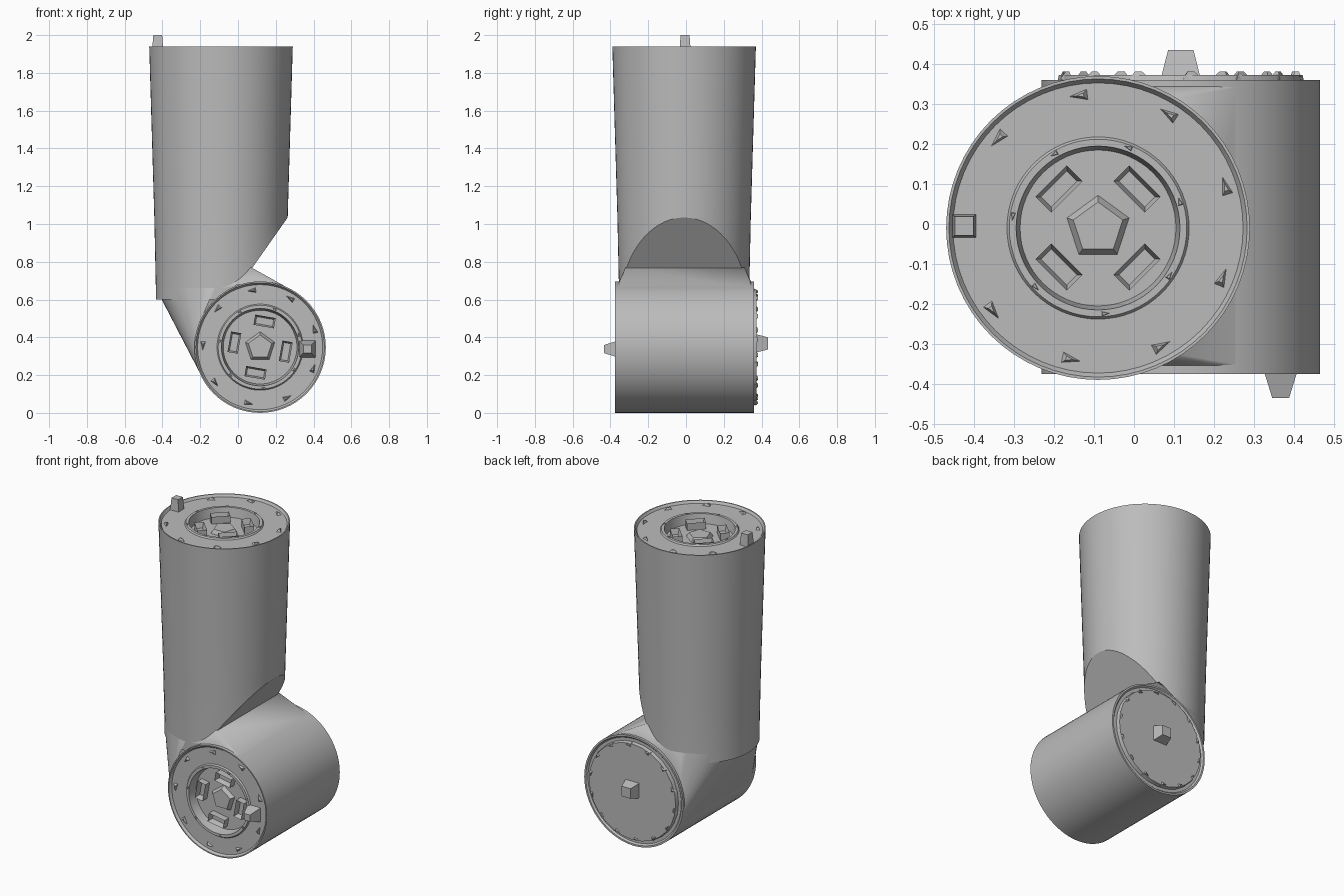
import bpy, bmesh, math
from math import cos, sin, pi, radians
from mathutils import Matrix, Vector

cube = bpy.data.objects.get("Cube")
if cube:
    bpy.data.objects.remove(cube, do_unlink=True)

grey = bpy.data.materials.new("matte grey")
grey.use_nodes = True
COLOUR = (0.5, 0.5, 0.5, 1)
grey.diffuse_color = COLOUR
grey.node_tree.nodes["Principled BSDF"].inputs["Base Color"].default_value = COLOUR

# Local frames: z points out of each decorated end
TOP = Matrix.Translation((-0.09, -0.01, 0))
FRONT = Matrix.Translation((0.117, 0, 0.348)) @ Matrix.Rotation(pi / 2, 4, 'X')
BACK = Matrix.Translation((0.117, 0, 0.348)) @ Matrix.Rotation(-pi / 2, 4, 'X')
R_TOP, Z_TOP = 0.38, 1.94
R_DRUM, Z_FRONT, Z_BACK = 0.348, 0.375, 0.36


def finish(name, bm, frame=Matrix(), angle=30):
    bmesh.ops.transform(bm, matrix=frame, verts=bm.verts)
    bmesh.ops.recalc_face_normals(bm, faces=bm.faces)
    mesh = bpy.data.meshes.new(name)
    bm.to_mesh(mesh)
    bm.free()
    mesh.materials.append(grey)
    mesh.shade_smooth()
    mesh.set_sharp_from_angle(angle=radians(angle))
    obj = bpy.data.objects.new(name, mesh)
    bpy.context.collection.objects.link(obj)
    return obj


def lathe(profile, steps=64):
    bm = bmesh.new()
    verts = [bm.verts.new((r, 0, z)) for r, z in profile]
    edges = [bm.edges.new(pair) for pair in zip(verts, verts[1:])]
    bmesh.ops.spin(bm, geom=verts + edges, cent=(0, 0, 0), axis=(0, 0, 1),
                   angle=2 * pi, steps=steps)
    bmesh.ops.remove_doubles(bm, verts=bm.verts, dist=0.0005)
    return bm


def socket_profile(radius, z):
    """Thin rim, flat annulus, raised lip and recessed floor."""
    return [(radius, z), (radius - 0.007, z), (radius - 0.017, z - 0.015),
            (0.228, z - 0.015), (0.222, z - 0.006), (0.205, z - 0.006),
            (0.195, z - 0.065), (0, z - 0.065)]


def place(radius, angle, z):
    return (Matrix.Rotation(angle, 4, 'Z')
            @ Matrix.Translation((radius, 0, z)))


def add_cone(bm, sides, r1, r2, depth, matrix):
    bmesh.ops.create_cone(bm, cap_ends=True, segments=sides, radius1=r1,
                          radius2=r2, depth=depth, matrix=matrix)


def chips(name, frame, count, radius, z, size):
    """Ring of small three-sided wedges."""
    bm = bmesh.new()
    for i in range(count):
        m = place(radius, 2 * pi * i / count + 0.3, z)
        add_cone(bm, 3, size, size * 0.3, 0.02, m @ Matrix.Diagonal((0.5, 1, 1, 1)))
    finish(name, bm, frame, 5)


def sockets(name, frame, z, turn):
    """Four hollow blocks around a five-sided boss, inside the recess."""
    bm = bmesh.new()
    for i in range(4):
        m = place(0.138, turn + i * pi / 2, z - 0.045)
        made = bmesh.ops.create_cube(bm, size=1, matrix=m @ Matrix.Diagonal((0.055, 0.11, 0.05, 1)))
        faces = {f for v in made["verts"] for f in v.link_faces}
        lid = max(faces, key=lambda f: f.calc_center_median().z)
        bmesh.ops.inset_individual(bm, faces=[lid], thickness=0.013)
        bmesh.ops.translate(bm, verts=lid.verts, vec=(0, 0, -0.035))
    add_cone(bm, 5, 0.085, 0.065, 0.03, Matrix.Translation((0, 0, z - 0.055)))
    finish(name, bm, frame, 5)


def stud(name, frame, x, y, z, r1, r2, depth):
    bm = bmesh.new()
    add_cone(bm, 4, r1, r2, depth,
             Matrix.Translation((x, y, z)) @ Matrix.Rotation(pi / 4, 4, 'Z'))
    finish(name, bm, frame, 5)


# Upright tube, slightly flared, with a slanted cut above the drum
bm = lathe([(0, 0.6), (0.345, 0.6), (0.345, 0.66), (0.353, 1.03)]
           + socket_profile(R_TOP, Z_TOP))
bmesh.ops.transform(bm, matrix=TOP, verts=bm.verts)
cut = bmesh.ops.bisect_plane(bm, geom=bm.verts[:] + bm.edges[:] + bm.faces[:],
                             plane_co=(0.26, 0, 1.03), plane_no=(0.27, 0, -0.19),
                             clear_outer=True)
rim = [e for e in cut["geom_cut"] if isinstance(e, bmesh.types.BMEdge)]
bmesh.ops.edgenet_fill(bm, edges=rim)
finish("upright_tube", bm)

# Horizontal drum at the foot
finish("drum", lathe([(0, -0.35), (0.328, -0.35), (0.337, -Z_BACK), (R_DRUM, -Z_BACK)]
                     + socket_profile(R_DRUM, Z_FRONT)), FRONT)

# Blended neck between tube and drum
bm = bmesh.new()
for i in range(64):
    c, s = cos(2 * pi * i / 64), sin(2 * pi * i / 64)
    bm.verts.new(TOP @ Vector((0.345 * c, 0.345 * s, 0.66)))
    for z in (-0.345, 0.355):
        bm.verts.new(FRONT @ Vector((0.346 * c, 0.346 * s, z)))
for y in (-0.32, 0.31):
    bm.verts.new((0.07, y, 0.77))
hull = bmesh.ops.convex_hull(bm, input=bm.verts)
bmesh.ops.delete(bm, geom=list({v for v in hull["geom_interior"]
                                if isinstance(v, bmesh.types.BMVert)}), context='VERTS')
# Open the neck's flat ends so they do not cover the drum faces
ends = [f for f in bm.faces if abs(f.normal.y) > 0.99
        and abs(f.calc_center_median().y) > 0.34]
bmesh.ops.delete(bm, geom=ends, context='FACES')
finish("neck", bm)

# Details in the top and front sockets
for label, frame, radius, z, turn in (("top", TOP, R_TOP, Z_TOP, radians(45)),
                                      ("front", FRONT, R_DRUM, Z_FRONT, radians(80))):
    sockets(label + "_socket_blocks", frame, z, turn)
    chips(label + "_rim_chips", frame, 9, radius - 0.045, z - 0.012, 0.04)
    chips(label + "_lip_chips", frame, 7, 0.215, z - 0.012, 0.03)

# Back plate with a ring of teeth
bm = bmesh.new()
add_cone(bm, 28, 0.31, 0.305, 0.026, Matrix.Translation((0, 0, 0.36)))
finish("back_plate", bm, BACK)
chips("back_teeth", BACK, 14, 0.295, 0.372, 0.035)

# Locating studs
stud("top_stud", TOP, -0.335, 0.005, 1.96, 0.042, 0.033, 0.08)
stud("front_stud", FRONT, 0.25, -0.01, 0.395, 0.065, 0.03, 0.08)
stud("back_stud", BACK, 0, -0.02, 0.4, 0.07, 0.045, 0.07)
